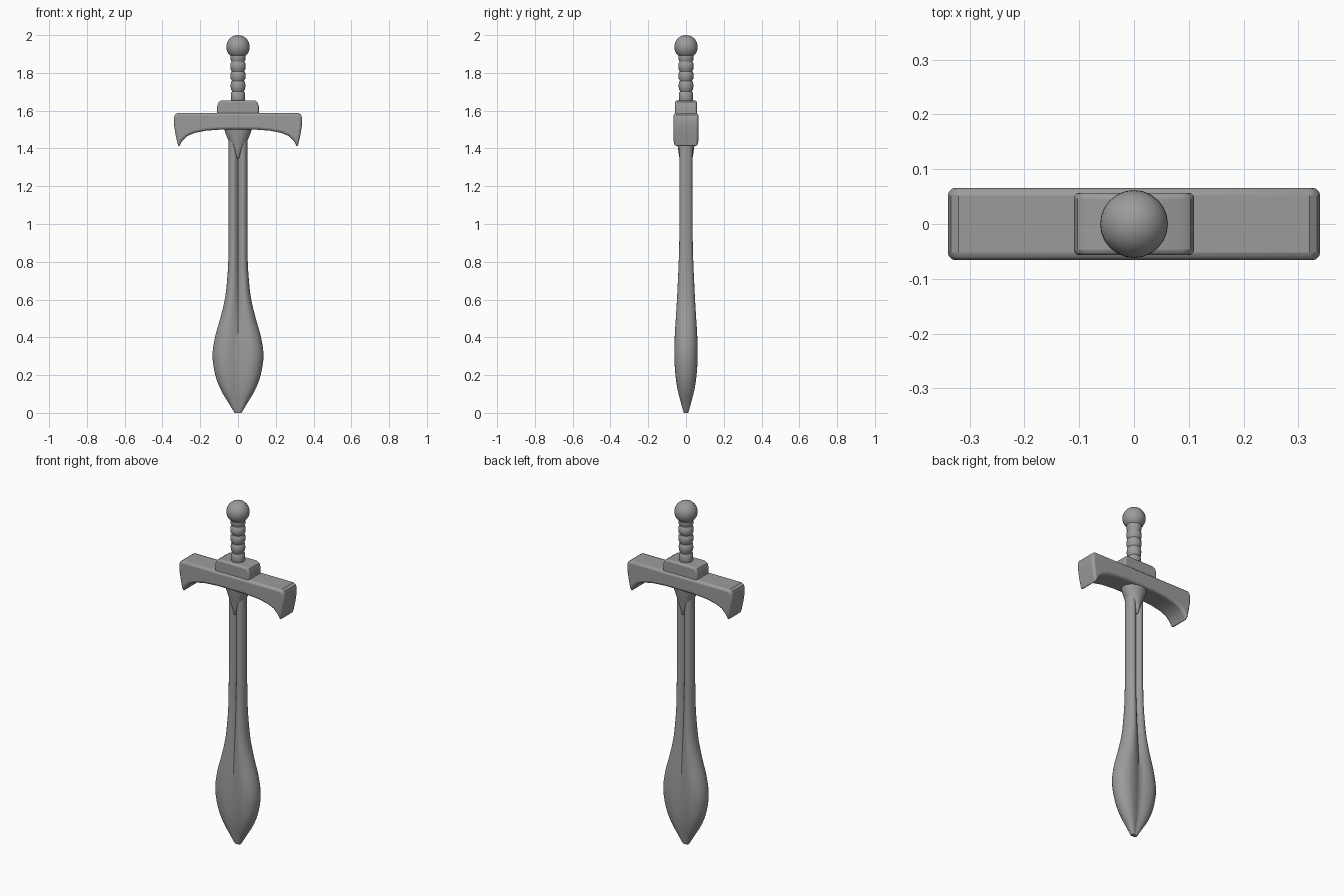
import bpy
import bmesh
import math

cube = bpy.data.objects.get("Cube")
if cube:
    bpy.data.objects.remove(cube, do_unlink=True)

steel = bpy.data.materials.new("grey_steel")
steel.use_nodes = True
GREY = (0.33, 0.33, 0.33, 1)
steel.diffuse_color = GREY
steel.node_tree.nodes["Principled BSDF"].inputs["Base Color"].default_value = GREY


def finish(name, bm, bevel=0, angle=35):
    """Turn a bmesh into a named, smoothly shaded object."""
    bmesh.ops.recalc_face_normals(bm, faces=bm.faces)
    mesh = bpy.data.meshes.new(name)
    bm.to_mesh(mesh)
    bm.free()
    mesh.materials.append(steel)
    obj = bpy.data.objects.new(name, mesh)
    bpy.context.collection.objects.link(obj)
    if bevel:
        mod = obj.modifiers.new("rounded_edges", "BEVEL")
        mod.width = bevel
        mod.segments = 3
        mod.limit_method = "ANGLE"
        mod.angle_limit = math.radians(40)
    bpy.ops.object.select_all(action="DESELECT")
    obj.select_set(True)
    bpy.context.view_layer.objects.active = obj
    bpy.ops.object.shade_smooth_by_angle(angle=math.radians(angle))
    return obj


def loft(name, rings, angle=35):
    """Skin a stack of closed rings and cap both ends."""
    bm = bmesh.new()
    loops = [[bm.verts.new(p) for p in ring] for ring in rings]
    n = len(loops[0])
    for a, b in zip(loops, loops[1:]):
        for i in range(n):
            j = (i + 1) % n
            bm.faces.new((a[i], a[j], b[j], b[i]))
    bm.faces.new(loops[0][::-1])
    bm.faces.new(loops[-1])
    return finish(name, bm, angle=angle)


def extrude_profile(name, outline, depth, bevel):
    """Extrude an x/z outline through y, centred on y = 0."""
    bm = bmesh.new()
    face = bm.faces.new([bm.verts.new((x, -depth, z)) for x, z in outline])
    result = bmesh.ops.extrude_face_region(bm, geom=[face])
    verts = [v for v in result["geom"] if isinstance(v, bmesh.types.BMVert)]
    bmesh.ops.translate(bm, verts=verts, vec=(0, 2 * depth, 0))
    return finish(name, bm, bevel)


def smooth_stations(points, steps=4):
    """Catmull-Rom interpolation through the stations."""
    out = []
    for k in range(len(points) - 1):
        p0, p1 = points[max(k - 1, 0)], points[k]
        p2, p3 = points[k + 1], points[min(k + 2, len(points) - 1)]
        for s in range(steps):
            t = s / steps
            out.append([0.5 * (2 * b + (c - a) * t + (2 * a - 5 * b + 4 * c - d) * t * t
                               + (3 * b - a - 3 * c + d) * t ** 3)
                        for a, b, c, d in zip(p0, p1, p2, p3)])
    return out + [points[-1]]


def ellipse(z, rx, ry, n=32):
    return [(rx * math.cos(2 * math.pi * i / n), ry * math.sin(2 * math.pi * i / n), z)
            for i in range(n)]


def blade_section(z, w, d, valley, n=40):
    """Two rounded lobes with a valley along the middle."""
    ring = []
    peak = 0.48
    for i in range(n):
        a = 2 * math.pi * i / n
        u = abs(math.cos(a))
        if u > peak:
            y = math.sqrt(max(0, 1 - ((u - peak) / (1 - peak)) ** 2))
        else:
            y = valley + (1 - valley) * math.sin(math.pi / 2 * u / peak)
        side = 0 if i % (n // 2) == 0 else math.copysign(1, math.sin(a))
        ring.append((w * math.cos(a), side * d * y, z))
    return ring


# Blade: height, half width, half depth, valley level
stations = [
    (0, 0.018, 0.012, 0.9), (0.05, 0.048, 0.026, 0.85), (0.12, 0.09, 0.044, 0.8),
    (0.2, 0.12, 0.056, 0.77), (0.3, 0.135, 0.062, 0.75), (0.4, 0.122, 0.06, 0.73),
    (0.5, 0.094, 0.054, 0.7), (0.6, 0.07, 0.048, 0.65), (0.7, 0.058, 0.043, 0.58),
    (0.82, 0.051, 0.038, 0.5), (1.0, 0.05, 0.035, 0.45), (1.55, 0.05, 0.035, 0.45),
]
loft("blade", [blade_section(*s) for s in smooth_stations(stations)], angle=45)

# Pointed collar that clasps the blade under the guard
collar = [(1.345, 0.004, 0.034), (1.375, 0.019, 0.039), (1.41, 0.036, 0.044),
          (1.45, 0.054, 0.05), (1.48, 0.066, 0.056), (1.52, 0.08, 0.06)]
loft("blade_collar", [ellipse(*s) for s in collar], angle=50)

# Crossguard with drooping tips, mirrored outline
half = [(0.32, 1.588), (0.334, 1.578), (0.34, 1.56), (0.338, 1.52), (0.33, 1.47),
        (0.315, 1.405), (0.295, 1.44), (0.27, 1.465), (0.23, 1.482), (0.17, 1.494),
        (0.09, 1.5)]
outline = half + [(-x, z) for x, z in reversed(half)]
extrude_profile("crossguard", outline, 0.066, 0.014)

# Block on top of the guard
block = [(0.11, 1.575), (0.11, 1.625), (0.103, 1.645), (0.088, 1.655)]
extrude_profile("guard_block", block + [(-x, z) for x, z in reversed(block)], 0.057, 0.01)

# Grip: stacked rounded bands with grooves between
bands = [(1.64, 1.702, 0.038), (1.706, 1.757, 0.039), (1.761, 1.808, 0.04),
         (1.812, 1.857, 0.041), (1.861, 1.91, 0.041)]
rings = []
for low, high, r in bands:
    for z, k in ((low, 0.84), (low + 0.008, 0.97), ((low + high) / 2, 1),
                 (high - 0.008, 0.97), (high, 0.84)):
        rings.append(ellipse(z, r * k, r * k, 24))
loft("grip", rings, angle=40)

# Pommel
bm = bmesh.new()
bmesh.ops.create_uvsphere(bm, u_segments=24, v_segments=16, radius=0.062)
bmesh.ops.translate(bm, verts=bm.verts, vec=(0, 0, 1.938))
finish("pommel", bm)
